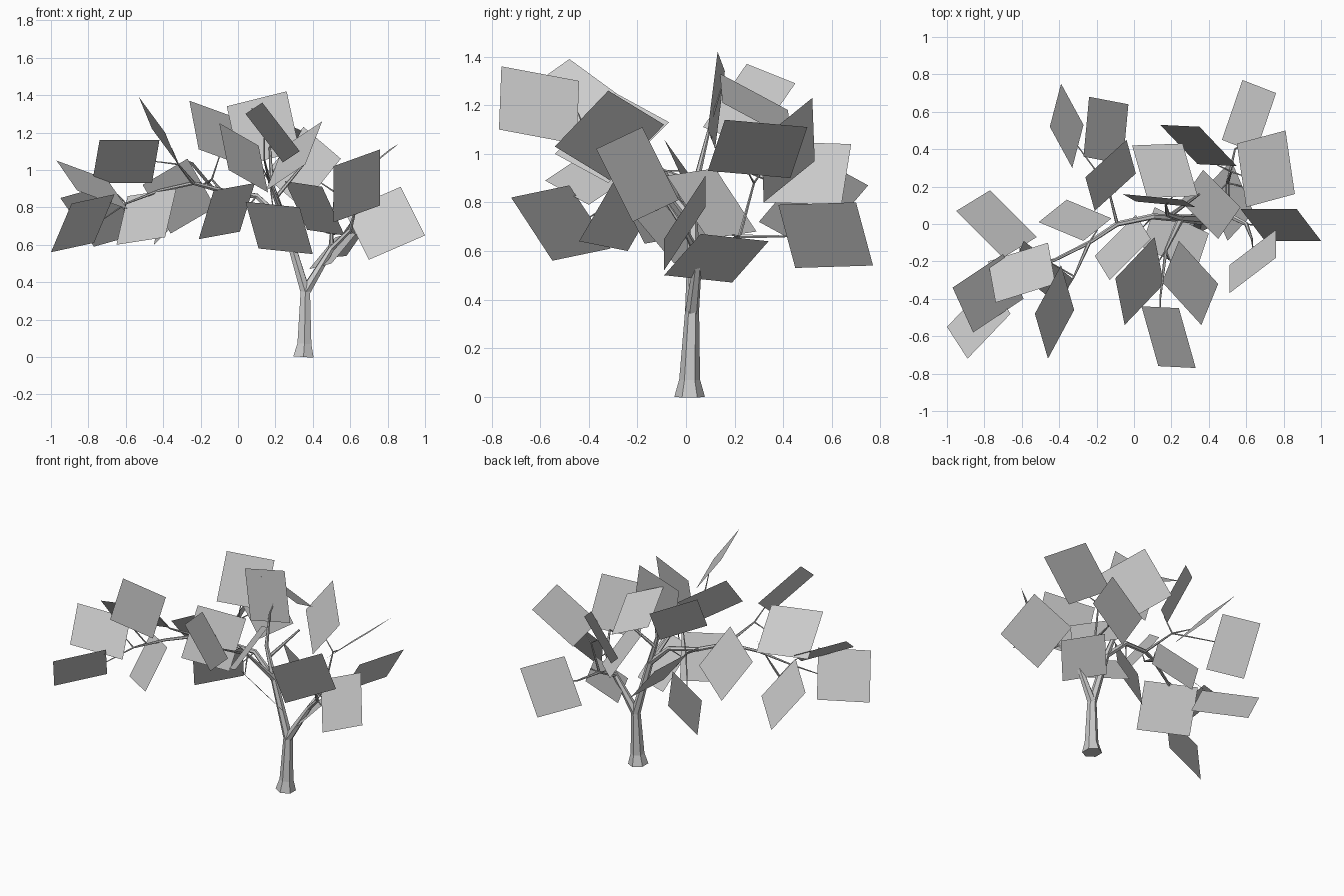
import bpy
import bmesh
from mathutils import Vector

default_cube = bpy.data.objects.get("Cube")
if default_cube:
    bpy.data.objects.remove(default_cube, do_unlink=True)

collection = bpy.context.scene.collection


def make_material(name, colour):
    material = bpy.data.materials.new(name)
    material.use_nodes = True
    material.diffuse_color = colour
    shader = material.node_tree.nodes["Principled BSDF"]
    shader.inputs["Base Color"].default_value = colour
    return material


plain_grey = make_material("plain_grey", (0.6, 0.6, 0.6, 1))


def make_branch(name, points):
    """Six-sided tapering tube through points given as x, y, z, radius."""
    curve = bpy.data.curves.new(name, "CURVE")
    curve.dimensions = "3D"
    curve.bevel_depth = 1
    curve.bevel_resolution = 1
    curve.use_fill_caps = True
    spline = curve.splines.new("POLY")
    spline.points.add(len(points) - 1)
    spline.use_smooth = False
    for spline_point, (x, y, z, radius) in zip(spline.points, points):
        spline_point.co = (x, y, z, 1)
        spline_point.radius = radius
    branch = bpy.data.objects.new(name, curve)
    collection.objects.link(branch)
    curve.materials.append(plain_grey)
    # Turn the curve into a plain mesh
    bpy.ops.object.select_all(action="DESELECT")
    branch.select_set(True)
    bpy.context.view_layer.objects.active = branch
    bpy.ops.object.convert(target="MESH")


# Trunk and the limbs that fork from it
trunk_top = (.36, .025, .35, .029)
crown_fork = (.25, .03, .72, .02)
right_fork = (.5, .05, .58, .017)
left_fork = (-.24, -.1, .93, .011)
back_fork = (.5, .22, .66, .009)

make_branch("trunk", [(.35, .015, 0, .063), (.355, .015, .07, .043), trunk_top])

limbs = {
    "main_limb": [trunk_top, crown_fork],
    "left_limb": [crown_fork, (.1, .04, .86, .016), (-.09, 0, .89, .014),
                  left_fork, (-.42, -.19, .89, .009), (-.6, -.27, .82, .005)],
    "left_upper_branch": [left_fork, (-.32, -.28, 1.03, .005)],
    "left_back_branch": [(-.09, 0, .89, .009), (-.14, .2, .95, .005)],
    "top_branch": [crown_fork, (.18, .05, .92, .013), (.17, .1, 1.12, .006)],
    "back_branch": [(.2, .05, .85, .012), (.35, .16, 1.03, .006)],
    "front_branch": [crown_fork, (.17, -.14, .93, .009), (.14, -.4, 1.06, .005)],
    "right_limb": [trunk_top, right_fork, (.6, 0, .68, .012), (.63, -.08, .8, .006)],
    "back_right_branch": [right_fork, back_fork, (.52, .28, .88, .005)],
    "low_back_branch": [back_fork, (.54, .4, .66, .005)],
}
twig_roots = []
for limb_name, limb_points in limbs.items():
    make_branch(limb_name, limb_points)
    twig_roots += [Vector(point[:3]) for point in limb_points[1:]]


def make_leaves(name, leaves):
    """Flat four-sided leaves, each from three neighbouring corners,
    with a thin twig from the closest branch joint to the closest edge."""
    bm = bmesh.new()
    for number, leaf in enumerate(leaves, 1):
        first, middle, last = (Vector(corner) for corner in leaf)
        corners = [first, middle, last, first + last - middle]
        bm.faces.new([bm.verts.new(corner) for corner in corners])
        edges = [(corners[i - 1] + corners[i]) / 2 for i in range(len(corners))]
        root, tip = min(((root, edge) for root in twig_roots for edge in edges),
                        key=lambda pair: (pair[0] - pair[1]).length)
        make_branch(f"{name}_twig_{number}", [(*root, .005), (*tip, .003)])
    mesh = bpy.data.meshes.new(name)
    bm.to_mesh(mesh)
    bm.free()
    mesh.materials.append(plain_grey)
    collection.objects.link(bpy.data.objects.new(name, mesh))


# Leaves at the end of the left limb
make_leaves("left_leaves", [
    [(-1, -.55, .56), (-.89, -.72, .82), (-.66, -.48, .87)],
    [(-.97, -.34, 1.05), (-.7, -.16, .95), (-.59, -.4, .79)],
    [(-.74, -.42, 1.16), (-.42, -.32, 1.16), (-.46, -.1, .93)],
    [(-.53, -.48, 1.39), (-.39, -.22, 1.2), (-.32, -.46, 1.03)],
    [(-.59, -.09, .86), (-.33, -.29, .9), (-.39, -.44, .64)],
    [(-.95, .07, .85), (-.77, .18, .59), (-.52, -.07, .66)],
])

# Leaves behind the middle of the left limb
make_leaves("left_back_leaves", [
    [(-.51, .01, .92), (-.36, .13, .66), (-.12, .03, .8)],
    [(-.39, .75, .87), (-.27, .53, .99), (-.33, .3, .72)],
    [(-.24, .68, 1.04), (-.03, .64, .79), (-.06, .32, .8)],
])

# Leaves around the crown
make_leaves("crown_leaves", [
    [(-.26, .25, 1.37), (-.04, .45, 1.29), (.01, .27, 1.03)],
    [(-.06, .16, 1.34), (.26, .13, 1.42), (.33, .09, 1.1)],
    [(-.01, .42, 1.18), (.26, .43, 1.06), (.34, .15, 1.21)],
    [(.14, .53, .97), (.35, .52, 1.23), (.55, .31, 1.06)],
    [(.25, .12, .94), (.45, -.08, .91), (.57, .09, .65)],
])

# Leaves reaching towards the front
make_leaves("front_leaves", [
    [(.04, -.44, 1.3), (.13, -.76, 1.36), (.33, -.77, 1.1)],
    [(-.1, -.29, 1.25), (.11, -.07, 1.13), (.16, -.32, .88)],
    [(.24, -.09, 1.12), (.45, -.32, 1.26), (.36, -.54, 1.03)],
    [(-.13, -.3, .89), (.09, -.08, .93), (.01, .05, .67)],
    [(.04, -.12, .83), (.33, -.26, .8), (.4, -.05, .55)],
])

# Leaves on the right limb and its back branches
make_leaves("right_leaves", [
    [(.51, -.37, 1.02), (.76, -.18, 1.11), (.76, -.03, .81)],
    [(.57, .08, .78), (.87, .08, .91), (1, -.09, .65)],
    [(.55, .43, .9), (.81, .5, 1.11), (.86, .16, 1.14)],
    [(.58, .77, .54), (.76, .7, .8), (.65, .38, .79)],
    [(.38, .19, .47), (.5, -.09, .5), (.64, .06, .67)],
])
